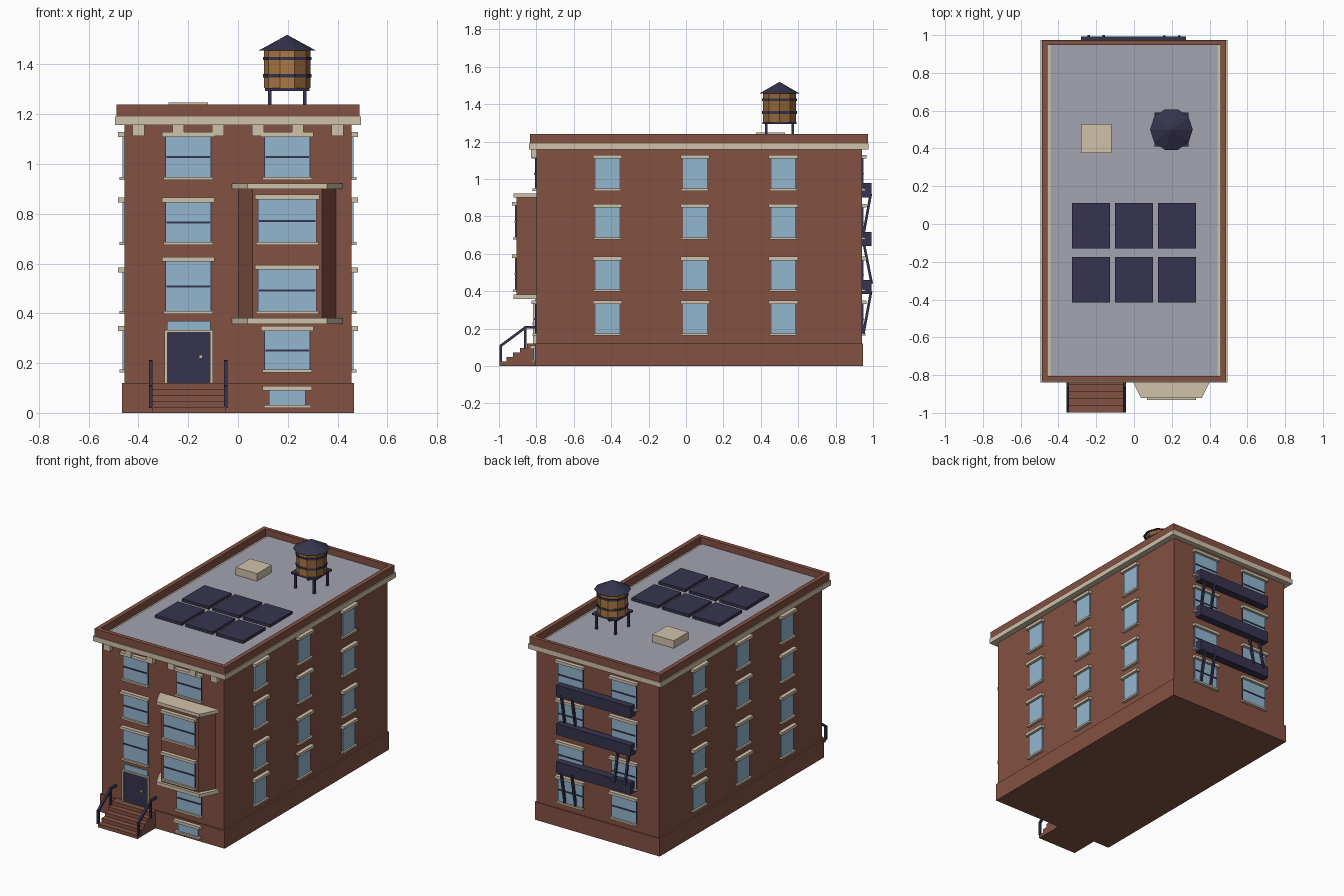
import bpy, math
from mathutils import Vector

if "Cube" in bpy.data.objects:
    bpy.data.objects.remove(bpy.data.objects["Cube"])


def material(name, r, g, b):
    m = bpy.data.materials.new(name)
    lin = [((c / 255 + 0.055) / 1.055) ** 2.4 for c in (r, g, b)]
    m.diffuse_color = (*lin, 1)
    m.use_nodes = True
    m.node_tree.nodes["Principled BSDF"].inputs["Base Color"].default_value = m.diffuse_color
    return m


BRICK = material("brick", 132, 82, 66)
STONE = material("pale_stone", 208, 194, 170)
GLASS = material("window_glass", 146, 182, 208)
IRON = material("dark_iron", 54, 52, 78)
ROOF = material("roof_grey", 162, 163, 176)
WOOD = material("wood", 172, 120, 68)
WOOD2 = material("dark_wood", 146, 100, 56)


def mesh_object(name, verts, faces, mat):
    me = bpy.data.meshes.new(name)
    me.from_pydata(verts, [], faces)
    me.materials.append(mat)
    ob = bpy.data.objects.new(name, me)
    bpy.context.collection.objects.link(ob)
    return ob


def prism(name, pts, offset, mat):
    """Extrude a planar outline by an offset vector; fix the normals."""
    n = len(pts)
    a = [Vector(p) for p in pts]
    v = a + [p + Vector(offset) for p in a]
    area = Vector((0, 0, 0))
    for i in range(n):
        area += a[i].cross(a[(i + 1) % n])
    f = [list(range(n))[::-1], list(range(n, 2 * n))]
    f += [[i, (i + 1) % n, n + (i + 1) % n, n + i] for i in range(n)]
    if area.dot(Vector(offset)) < 0:
        f = [q[::-1] for q in f]
    return mesh_object(name, v, f, mat)


def box(name, x0, x1, y0, y1, z0, z1, mat):
    x0, x1 = sorted((x0, x1))
    y0, y1 = sorted((y0, y1))
    return prism(name, [(x0, y0, z0), (x1, y0, z0), (x1, y1, z0), (x0, y1, z0)],
                 (0, 0, z1 - z0), mat)


def bar(name, p, q, t, mat=IRON):
    """Square bar in a plane of constant x."""
    p, q = Vector(p), Vector(q)
    d = (q - p).normalized()
    s = d.cross(Vector((1, 0, 0))) * t / 2
    h = Vector((t / 2, 0, 0))
    return prism(name, [p - s - h, p + s - h, p + s + h, p - s + h], q - p, mat)


def wheel(name, c, r0, r1, z0, z1, mat, n=10):
    bpy.ops.mesh.primitive_cone_add(vertices=n, radius1=r0, radius2=r1, depth=z1 - z0,
                                    location=(c[0], c[1], (z0 + z1) / 2),
                                    rotation=(0, 0, math.pi / 2))
    ob = bpy.context.object
    ob.name = name
    ob.data.materials.append(mat)
    return ob


# Main masses
HX, YF, YB = 0.456, -0.80, 0.94
box("base", -0.466, 0.466, -0.808, 0.946, 0, 0.12, BRICK)
box("walls", -HX, HX, YF, YB, 0.12, 1.16, BRICK)
box("cornice", -0.495, 0.495, -0.84, 0.975, 1.157, 1.19, STONE)
box("roof_deck", -0.442, 0.442, -0.806, 0.948, 1.185, 1.196, ROOF)
for s in (-1, 1):
    box("parapet_side", s * 0.488, s * 0.458, -0.835, 0.972, 1.19, 1.24, BRICK)
box("parapet_front", -0.458, 0.458, -0.835, -0.806, 1.19, 1.24, BRICK)
box("parapet_back", -0.458, 0.458, 0.948, 0.972, 1.19, 1.24, BRICK)
for i in range(6):
    x = -0.4 + 0.16 * i
    box("cornice_bracket", x - 0.024, x + 0.024, YF, -0.83, 1.112, 1.158, STONE)

# Windows: each wall maps (along, outward) to x, y
WALLS = {
    "front": lambda u, d: (u, YF - d),
    "base": lambda u, d: (u, -0.808 - d),
    "bay": lambda u, d: (u, -0.905 - d),
    "back": lambda u, d: (u, YB + d),
    "right": lambda u, d: (HX + d, u),
    "left": lambda u, d: (-HX - d, u),
}


def window(wall, u, z0, z1, w, rail=True, extra=0.015):
    def plate(name, hw, d0, d1, a, b, mat):
        (xa, ya), (xb, yb) = WALLS[wall](u - hw, d0), WALLS[wall](u + hw, d1)
        box(wall + name, xa, xb, ya, yb, a, b, mat)
    h = w / 2
    if rail:
        plate("_window_frame", h + 0.003, -0.01, 0.006, z0, z1, IRON)
        plate("_window_rail", h - 0.002, 0, 0.012, (z0 + z1) / 2 - 0.004, (z0 + z1) / 2 + 0.004, IRON)
    plate("_window_glass", h, -0.01, 0.008, z0, z1, GLASS)
    plate("_window_lintel", h + extra, -0.01, 0.026, z1 - 0.002, z1 + 0.017, STONE)
    plate("_window_sill", h + extra - 0.005, -0.01, 0.02, z0 - 0.008, z0 + 0.004, STONE)


FLOORS = [(0.17, 0.332), (0.406, 0.567), (0.683, 0.848), (0.944, 1.111)]
for z0, z1 in FLOORS:
    for y in (-0.42, 0.048, 0.52):
        window("right", y, z0, z1, 0.127, False)
        window("left", y, z0, z1, 0.127, False)
    for x in (-0.2, 0.2):
        window("back", x, z0, z1, 0.18)
window("front", -0.2, 0.406, 0.61, 0.18)
window("front", -0.2, *FLOORS[2], 0.18)
window("front", -0.2, *FLOORS[3], 0.18)
window("front", 0.198, *FLOORS[0], 0.18)
window("front", 0.198, *FLOORS[3], 0.18)
window("base", 0.198, 0.028, 0.092, 0.147, False, 0.026)
window("bay", 0.198, 0.406, 0.578, 0.23)
window("bay", 0.198, 0.683, 0.86, 0.23)


# Bay window body and trims
def bay(name, hw, hf, y, z0, z1, mat):
    c = 0.198
    prism(name, [(c - hw, YF, z0), (c - hf, y, z0), (c + hf, y, z0), (c + hw, YF, z0)],
          (0, 0, z1 - z0), mat)


bay("bay_body", 0.196, 0.139, -0.905, 0.37, 0.91, BRICK)
bay("bay_bottom_trim", 0.222, 0.16, -0.922, 0.358, 0.382, STONE)
bay("bay_top_trim", 0.222, 0.16, -0.922, 0.9, 0.922, STONE)

# Door with stone surround, transom and knob
for s in (-1, 1):
    box("door_jamb", -0.198 + s * 0.086, -0.198 + s * 0.097, YF, -0.818, 0.12, 0.333, STONE)
box("door_head", -0.295, -0.101, YF, -0.818, 0.324, 0.334, STONE)
box("door", -0.285, -0.111, YF, -0.81, 0.12, 0.325, IRON)
box("transom", -0.285, -0.111, YF, -0.808, 0.334, 0.37, GLASS)
box("door_knob", -0.157, -0.143, -0.81, -0.82, 0.218, 0.232, STONE)

# Front steps as one stepped profile, with handrails
profile = [(-0.345, YF, 0)]
for i in range(5):
    y = -0.998 + 0.037 * i
    profile += [(-0.345, y, 0.024 * i), (-0.345, y, 0.024 * (i + 1))]
profile.append((-0.345, YF, 0.12))
prism("front_steps", profile, (0.294, 0, 0), BRICK)
for x in (-0.35, -0.05):
    bar("rail_lower_post", (x, -0.99, 0.02), (x, -0.99, 0.11), 0.014)
    bar("rail_upper_post", (x, -0.86, 0.09), (x, -0.86, 0.21), 0.014)
    bar("rail_slope", (x, -0.994, 0.105), (x, -0.857, 0.207), 0.014)
    bar("rail_landing", (x, -0.864, 0.206), (x, -0.80, 0.206), 0.014)

# Fire escape on the back
for z0, z1 in ((0.385, 0.46), (0.642, 0.717), (0.902, 0.977)):
    box("escape_platform", -0.28, 0.275, YB, 0.992, z0, z1, IRON)
for x, za, ya, zb, yb in ((0.2, 0.17, 0.948, 0.40, 0.99), (-0.2, 0.44, 0.993, 0.66, 0.95),
                          (0.2, 0.70, 0.948, 0.92, 0.988)):
    for s in (-0.04, 0.04):
        bar("escape_ladder_rail", (x + s, ya, za), (x + s, yb, zb), 0.014)

# Roof: solar panels and hatch
for x in (-0.228, 0, 0.228):
    for y in (-0.295, -0.009):
        box("solar_panel", x - 0.1, x + 0.1, y - 0.12, y + 0.12, 1.196, 1.215, IRON)
box("roof_hatch", -0.28, -0.12, 0.375, 0.53, 1.19, 1.247, STONE)

# Water tank
C = (0.198, 0.5)
for sx in (-1, 1):
    for sy in (-1, 1):
        x, y = C[0] + sx * 0.07, C[1] + sy * 0.07
        box("tank_leg", x - 0.007, x + 0.007, y - 0.007, y + 0.007, 1.19, 1.3, IRON)
box("tank_platform", C[0] - 0.09, C[0] + 0.09, C[1] - 0.09, C[1] + 0.09, 1.293, 1.305, IRON)
barrel = wheel("tank_barrel", C, 0.094, 0.094, 1.305, 1.46, WOOD)
barrel.data.materials.append(WOOD2)
for p in barrel.data.polygons:  # alternate the staves
    k = round(math.atan2(p.center.y, p.center.x) / (math.pi / 5) - 0.5)
    p.material_index = k % 2 if abs(p.normal.z) < 0.5 else 0
for z in (1.355, 1.424):
    wheel("tank_band", C, 0.098, 0.098, z - 0.007, z + 0.007, IRON)
wheel("tank_roof", C, 0.113, 0, 1.457, 1.519, IRON)
